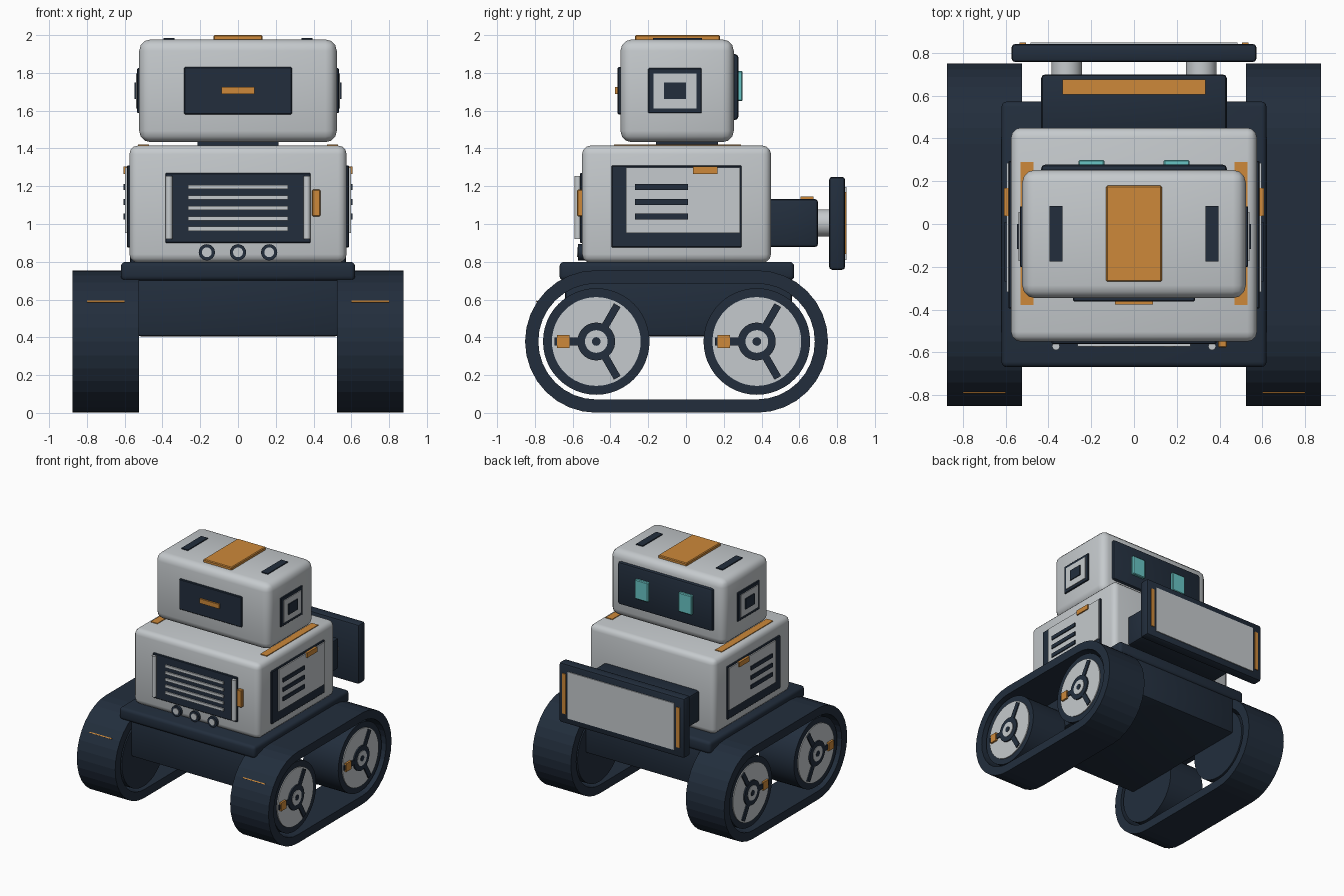
import bpy, bmesh, math
from mathutils import Matrix, Vector

if "Cube" in bpy.data.objects:
    bpy.data.objects.remove(bpy.data.objects["Cube"])


def material(name, rgb):
    m = bpy.data.materials.new(name)
    m.diffuse_color = (*rgb, 1)
    m.use_nodes = True
    m.node_tree.nodes["Principled BSDF"].inputs["Base Color"].default_value = m.diffuse_color
    return m


LIGHT = material("light_grey", (0.56, 0.59, 0.61))
NAVY = material("navy", (0.016, 0.027, 0.046))
ORANGE = material("orange", (0.61, 0.25, 0.042))
CYAN = material("cyan", (0.14, 0.56, 0.56))


def finish(name, bm, mat, smooth=True):
    bmesh.ops.recalc_face_normals(bm, faces=bm.faces)
    me = bpy.data.meshes.new(name)
    bm.to_mesh(me)
    bm.free()
    me.materials.append(mat)
    ob = bpy.data.objects.new(name, me)
    bpy.context.collection.objects.link(ob)
    if smooth:
        bpy.ops.object.select_all(action='DESELECT')
        ob.select_set(True)
        bpy.context.view_layer.objects.active = ob
        bpy.ops.object.shade_smooth_by_angle(angle=math.radians(35))
    return ob


def box(name, mat, x, y, z, bevel=0.0, seg=3):
    """Box from (min, max) ranges with optional rounded edges."""
    bm = bmesh.new()
    bmesh.ops.create_cube(bm, size=1)
    lo, hi = Vector((min(x), min(y), min(z))), Vector((max(x), max(y), max(z)))
    for v in bm.verts:
        v.co = Vector([(a + b) / 2 + c * (b - a) for a, b, c in zip(lo, hi, v.co)])
    if bevel:
        bmesh.ops.bevel(bm, geom=bm.edges[:], offset=bevel, segments=seg,
                        profile=0.5, affect='EDGES')
    return finish(name, bm, mat, bevel > 0)


def cylinder(name, mat, p, q, r, seg=40):
    p, q = Vector(p), Vector(q)
    bm = bmesh.new()
    bmesh.ops.create_cone(bm, cap_ends=True, segments=seg, radius1=r, radius2=r,
                          depth=(q - p).length)
    rot = (q - p).to_track_quat('Z', 'Y').to_matrix().to_4x4()
    bm.transform(Matrix.Translation((p + q) / 2) @ rot)
    return finish(name, bm, mat)


AXLES, AXLE_Z = (-0.475, 0.375), 0.378


def belt_loop(bm, x, r, n=16):
    """Stadium-shaped ring of vertices around both axles."""
    pts = []
    for cy, start in ((AXLES[1], -90), (AXLES[0], 90)):
        for i in range(n + 1):
            a = math.radians(start + 180 * i / n)
            pts.append(bm.verts.new((x, cy + r * math.cos(a), AXLE_Z + r * math.sin(a))))
    return pts


def track_belt(name, x0, x1, r_out=0.377, r_in=0.307):
    bm = bmesh.new()
    rings = [belt_loop(bm, x, r) for x, r in
             ((x0, r_out), (x1, r_out), (x1, r_in), (x0, r_in))]
    n = len(rings[0])
    for a, b in zip(rings, rings[1:] + rings[:1]):
        for i in range(n):
            j = (i + 1) % n
            bm.faces.new((a[i], a[j], b[j], b[i]))
    return finish(name, bm, NAVY, False)


# Chassis
box("chassis", NAVY, (-0.53, 0.53), (-0.64, 0.56), (0.405, 0.74), 0.015, 2)
box("chassis_deck", NAVY, (-0.62, 0.62), (-0.67, 0.573), (0.70, 0.80), 0.025)

# Torso, neck and head
box("torso", LIGHT, (-0.575, 0.575), (-0.55, 0.45), (0.795, 1.415), 0.045)
box("neck", NAVY, (-0.215, 0.215), (-0.16, 0.17), (1.40, 1.45))
box("head", LIGHT, (-0.523, 0.523), (-0.347, 0.253), (1.433, 1.977), 0.06)

# Head front plate, top hatch, face screen
box("head_front_plate", NAVY, (-0.285, 0.285), (-0.362, -0.33), (1.58, 1.83), 0.005, 1)
box("head_front_light", ORANGE, (-0.088, 0.088), (-0.376, -0.35), (1.688, 1.725))
box("head_hatch", ORANGE, (-0.13, 0.13), (-0.27, 0.18), (1.95, 2.0), 0.006, 1)
box("face_screen", NAVY, (-0.435, 0.435), (0.23, 0.278), (1.55, 1.90), 0.02, 2)

# Torso front grille
box("grille_panel", NAVY, (-0.385, 0.385), (-0.562, -0.53), (0.90, 1.27), 0.005, 1)
for i in range(5):
    z = 0.975 + 0.055 * i
    box("grille_slat", LIGHT, (-0.265, 0.265), (-0.572, -0.55), (z - 0.011, z + 0.011))
box("front_latch", ORANGE, (0.392, 0.436), (-0.577, -0.53), (1.04, 1.182), 0.005, 1)
for x in (-0.165, 0, 0.165):
    cylinder("knob", NAVY, (x, -0.53, 0.85), (x, -0.572, 0.85), 0.043, 24)
    cylinder("knob_cap", LIGHT, (x, -0.54, 0.85), (x, -0.576, 0.85), 0.026, 24)

# Rear mount and blade
box("rear_mount", NAVY, (-0.435, 0.435), (0.43, 0.70), (0.877, 1.133), 0.02, 2)
box("rear_mount_stripe", ORANGE, (-0.335, 0.335), (0.605, 0.675), (1.12, 1.146))
box("blade", NAVY, (-0.573, 0.573), (0.757, 0.843), (0.757, 1.25), 0.018, 2)
box("blade_panel", LIGHT, (-0.485, 0.485), (0.83, 0.85), (0.81, 1.195))

for s in (-1, 1):
    def sx(a, b):
        return (s * a, s * b)

    # Head details
    box("head_slot", NAVY, sx(0.335, 0.395), (-0.175, 0.085), (1.96, 1.985))
    box("eye", CYAN, sx(0.138, 0.26), (0.26, 0.30), (1.65, 1.81), 0.006, 1)
    box("ear_plate", NAVY, sx(0.50, 0.534), (-0.20, 0.083), (1.587, 1.825), 0.004, 1)
    box("ear_ring", LIGHT, sx(0.51, 0.54), (-0.172, 0.055), (1.612, 1.798))
    box("ear_center", NAVY, sx(0.52, 0.547), (-0.117, 0.0), (1.663, 1.75))

    # Torso details
    box("shoulder_strip", ORANGE, sx(0.47, 0.53), (-0.38, 0.29), (1.395, 1.421))
    cylinder("grille_bar", LIGHT, (s * 0.365, -0.572, 0.92), (s * 0.365, -0.572, 1.255),
             0.018, 16)
    box("side_frame", NAVY, sx(0.55, 0.588), (-0.395, 0.295), (0.875, 1.31), 0.005, 1)
    box("side_panel", LIGHT, sx(0.56, 0.597), (-0.318, 0.285), (0.953, 1.30))
    for z in (1.04, 1.117, 1.195):
        box("side_vent", NAVY, sx(0.58, 0.605), (-0.27, 0.01), (z - 0.016, z + 0.016))
    box("side_tag", ORANGE, sx(0.58, 0.607), (0.037, 0.168), (1.265, 1.305))

    # Rear pistons and blade markers
    cylinder("piston", LIGHT, (s * 0.315, 0.69, 1.005), (s * 0.315, 0.77, 1.005), 0.072)
    box("blade_marker", ORANGE, sx(0.505, 0.535), (0.83, 0.85), (0.84, 1.17))

    # Track belt with front marker
    track_belt("track_belt", s * 0.525, s * 0.875)
    mark = box("track_marker", ORANGE, sx(0.60, 0.80), (-0.006, 0.006), (-0.004, 0.004))
    a = math.radians(146)
    mark.location = (0, AXLES[0] + 0.376 * math.cos(a), AXLE_Z + 0.376 * math.sin(a))
    mark.rotation_euler.x = a - math.pi

    # Wheels
    for y in AXLES:
        def disc(name, mat, x0, x1, r, seg=40):
            cylinder(name, mat, (s * x0, y, AXLE_Z), (s * x1, y, AXLE_Z), r, seg)

        disc("wheel", NAVY, 0.53, 0.85, 0.282, 48)
        disc("wheel_disc", LIGHT, 0.80, 0.857, 0.235, 48)
        for deg in (60, 180, 300):
            spoke = box("spoke", NAVY, sx(0.83, 0.866), (0.07, 0.222), (-0.02, 0.02))
            spoke.location = (0, y, AXLE_Z)
            spoke.rotation_euler.x = math.radians(deg)
        box("wheel_marker", ORANGE, sx(0.84, 0.873), (y - 0.207, y - 0.142),
            (AXLE_Z - 0.034, AXLE_Z + 0.034))
        disc("hub", NAVY, 0.83, 0.868, 0.1)
        disc("hub_cap", LIGHT, 0.84, 0.872, 0.06, 32)
        disc("hub_bolt", NAVY, 0.85, 0.875, 0.023, 16)
